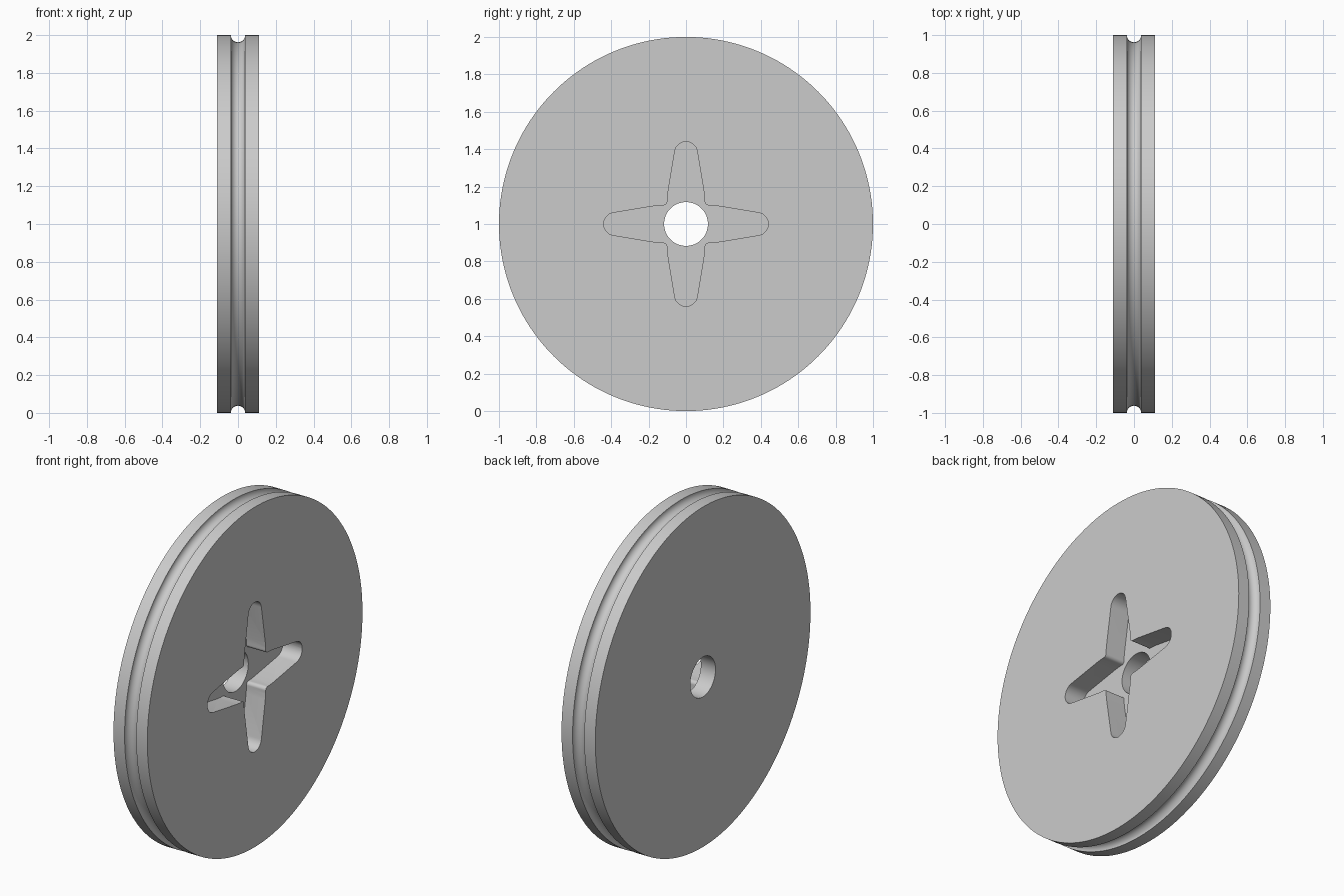
import bpy, bmesh
from math import sin, cos, pi, tau, radians, atan2
from mathutils import Matrix, Vector

cube = bpy.data.objects.get("Cube")
if cube:
    bpy.data.objects.remove(cube, do_unlink=True)

HALF, RADIUS, HOLE, GROOVE = 0.11, 1.0, 0.117, 0.038
DEPTH = 0.125            # depth of the star recess
CENTRE = Vector((0, 0, RADIUS))

grey = bpy.data.materials.new("light_grey")
grey.use_nodes = True
colour = (0.6, 0.6, 0.6, 1)
grey.diffuse_color = colour
grey.node_tree.nodes["Principled BSDF"].inputs["Base Color"].default_value = colour


def make_object(name, bm):
    bmesh.ops.recalc_face_normals(bm, faces=bm.faces)
    bmesh.ops.translate(bm, verts=bm.verts, vec=CENTRE)
    mesh = bpy.data.meshes.new(name)
    bm.to_mesh(mesh)
    bm.free()
    mesh.materials.append(grey)
    obj = bpy.data.objects.new(name, mesh)
    bpy.context.collection.objects.link(obj)
    return obj


def arc(cx, cy, r, start, end, steps):
    return [(cx + r * cos(start + (end - start) * i / steps),
             cy + r * sin(start + (end - start) * i / steps)) for i in range(steps + 1)]


# Wheel: profile with a round rim groove and a centre bore, spun about x
profile = [(-HALF, HOLE), (-HALF, RADIUS)]
profile += arc(0, RADIUS, GROOVE, pi, tau, 16)
profile += [(HALF, RADIUS), (HALF, HOLE)]
bm = bmesh.new()
verts = [bm.verts.new((x, 0, r)) for x, r in profile]
edges = [bm.edges.new((a, b)) for a, b in zip(verts, verts[1:] + verts[:1])]
bmesh.ops.spin(bm, geom=verts + edges, axis=(1, 0, 0), cent=(0, 0, 0),
               angle=tau, steps=160, use_merge=True)
bmesh.ops.remove_doubles(bm, verts=bm.verts, dist=1e-5)
wheel = make_object("grooved_wheel", bm)

# Recess cutter: one tapered round-tipped arm, repeated four times
tilt = atan2(0.04, 0.24)
arm = arc(0.12, -0.12, 0.02, radians(135), radians(90), 4)
arm += [(0.135, -0.1), (0.165, -0.097)]
arm += arc(0.379, 0, 0.061, tilt - pi / 2, pi / 2 - tilt, 16)
arm += [(0.165, 0.097), (0.135, 0.1)]
arm += arc(0.12, 0.12, 0.02, radians(270), radians(225), 4)[:-1]
bm = bmesh.new()
outline = []
for quarter in range(4):
    turn = Matrix.Rotation(quarter * pi / 2, 3, 'X')
    outline += [bm.verts.new(turn @ Vector((HALF - DEPTH, y, z))) for y, z in arm]
floor = bm.faces.new(outline)
top = bmesh.ops.extrude_face_region(bm, geom=[floor])
bmesh.ops.translate(bm, vec=(DEPTH + 0.1, 0, 0),
                    verts=[g for g in top["geom"] if isinstance(g, bmesh.types.BMVert)])
cutter = make_object("recess_cutter", bm)
cutter.hide_render = True

# Cut the recess, then drop the cutter
cut = wheel.modifiers.new("star_recess", 'BOOLEAN')
cut.operation = 'DIFFERENCE'
cut.solver = 'EXACT'
cut.object = cutter
bpy.ops.object.select_all(action='DESELECT')
wheel.select_set(True)
bpy.context.view_layer.objects.active = wheel
bpy.ops.object.modifier_apply(modifier=cut.name)
bpy.data.objects.remove(cutter, do_unlink=True)
bpy.ops.object.shade_smooth_by_angle(angle=radians(30))
